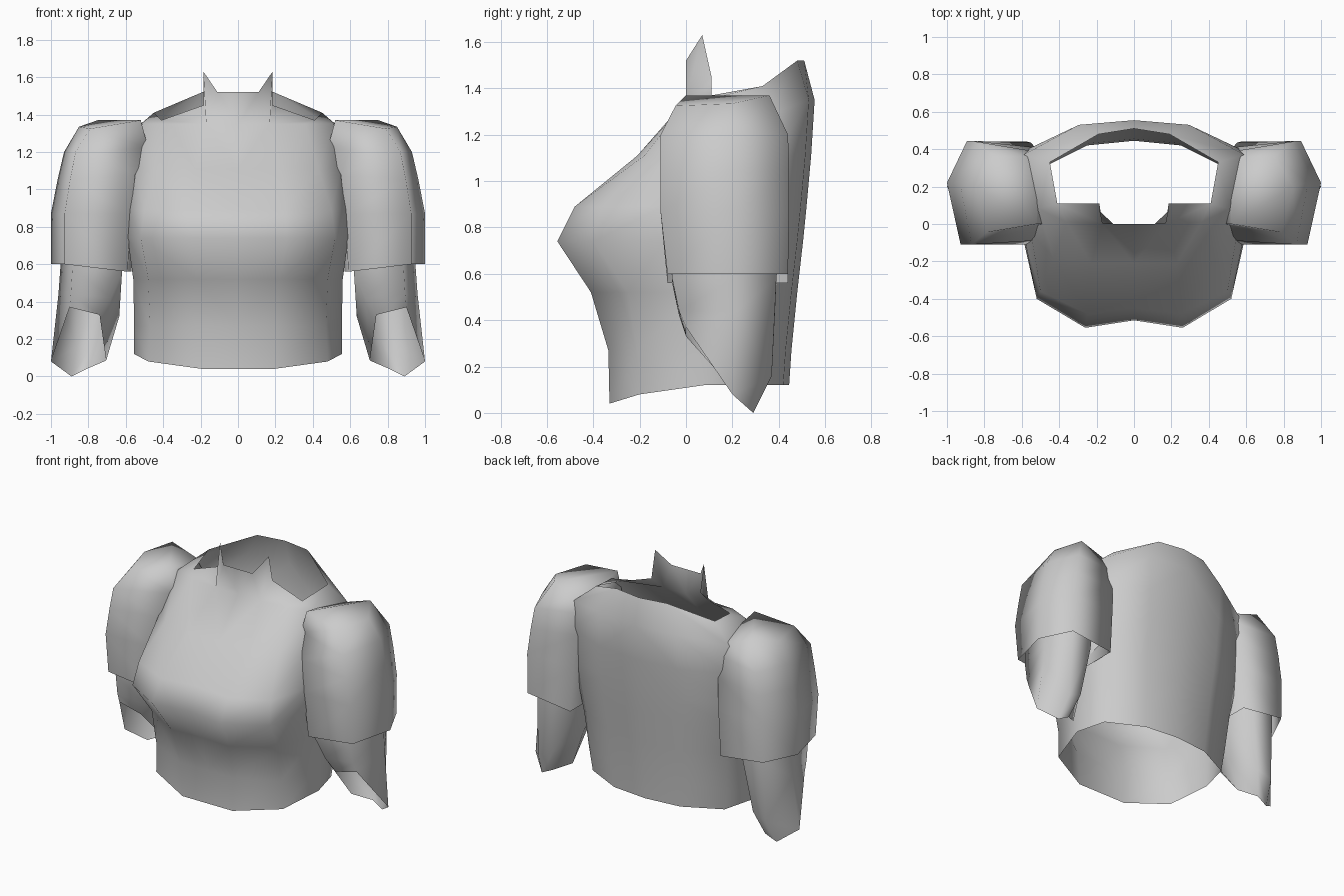
import bpy
import bmesh

default_cube = bpy.data.objects.get("Cube")
if default_cube:
    bpy.data.objects.remove(default_cube, do_unlink=True)

# Single cloth colour
cloth = bpy.data.materials.new("light_grey_cloth")
cloth.use_nodes = True
cloth.diffuse_color = (0.6, 0.6, 0.6, 1)
cloth.node_tree.nodes["Principled BSDF"].inputs["Base Color"].default_value = cloth.diffuse_color


def add_rings(bm, rings):
    """Turn each list of points into a list of mesh vertices."""
    return [[bm.verts.new(point) for point in ring] for ring in rings]


def bridge(bm, rings, closed):
    """Join neighbouring rings with quads."""
    for lower, upper in zip(rings, rings[1:]):
        count = len(lower)
        for i in range(count if closed else count - 1):
            j = (i + 1) % count
            bm.faces.new((lower[i], lower[j], upper[j], upper[i]))


def finish(bm, name, mirrored_half=False):
    """Store the mesh as a smooth-shaded object, optionally mirrored across x."""
    mesh = bpy.data.meshes.new(name)
    bm.to_mesh(mesh)
    bm.free()
    mesh.materials.append(cloth)
    mesh.shade_smooth()
    obj = bpy.data.objects.new(name, mesh)
    bpy.context.collection.objects.link(obj)
    if mirrored_half:
        mirror = obj.modifiers.new("mirror_halves", "MIRROR")
        mirror.use_clip = True
        mirror.merge_threshold = 0.001


def torso_ring(z, centre_y, bust, flank, side, back_x, back_y):
    """Half cross-section from the front centre round to the back centre."""
    return [
        (0, centre_y, z),
        (*bust, z),
        (*flank, z),
        (*side, z),
        (back_x, back_y - 0.15, z),
        (back_x / 2, back_y - 0.025, z),
        (0, back_y, z),
    ]


# Torso: half shell from the hem to the shoulders
hem = torso_ring(0.12, -0.33, (0.19, -0.33), (0.48, -0.2), (0.555, 0.08), 0.5, 0.445)
for index, height in enumerate((0.04, 0.04, 0.08)):
    hem[index] = (*hem[index][:2], height)

shoulder = torso_ring(1.35, 0, (0.17, 0), (0.36, 0.01), (0.51, 0.08), 0.59, 0.555)
shoulder[4] = (0.59, 0.37, 1.29)

torso_rings = [
    hem,
    torso_ring(0.27, -0.335, (0.2, -0.335), (0.47, -0.21), (0.555, 0.08), 0.52, 0.455),
    torso_ring(0.52, -0.4, (0.22, -0.41), (0.48, -0.25), (0.56, 0.06), 0.54, 0.48),
    torso_ring(0.74, -0.515, (0.26, -0.555), (0.52, -0.4), (0.59, -0.09), 0.57, 0.505),
    torso_ring(0.89, -0.45, (0.25, -0.48), (0.5, -0.36), (0.58, -0.1), 0.58, 0.52),
    torso_ring(1.11, -0.21, (0.23, -0.21), (0.43, -0.18), (0.55, -0.05), 0.59, 0.54),
    shoulder,
]

# Neckline: front stand, pointed collar tip, wide shoulder opening, raised back
neckline = [
    (0, 0, 1.52),
    (0.11, 0, 1.52),
    (0.185, 0.07, 1.63),
    (0.185, 0.11, 1.45),
    (0.41, 0.11, 1.37),
    (0.45, 0.33, 1.41),
    (0.19, 0.48, 1.52),
    (0, 0.51, 1.52),
]

bm = bmesh.new()
body = add_rings(bm, torso_rings)
bridge(bm, body, closed=False)
neck = add_rings(bm, [neckline])[0]
front, chest, front_shoulder, shoulder_tip, rear_shoulder, rear, rear_centre = body[-1]
stand_centre, stand, tip, notch, shoulder_front, shoulder_back, nape, nape_centre = neck
for corners in (
    (front, chest, stand, stand_centre),
    (chest, notch, tip, stand),
    (chest, front_shoulder, shoulder_front, notch),
    (front_shoulder, shoulder_tip, shoulder_front),
    (shoulder_tip, rear_shoulder, shoulder_back, shoulder_front),
    (rear_shoulder, rear, nape, shoulder_back),
    (rear, rear_centre, nape_centre, nape),
):
    bm.faces.new(corners)
finish(bm, "torso", mirrored_half=True)


def sleeve_ring(z, inner_z, front_inner, back_inner, outer_x, front_y, back_y):
    """Six-sided cross-section; the two inner corners lie against the body."""
    width = outer_x - 0.57
    return [
        (*front_inner, inner_z),
        (outer_x - 0.17 * width, front_y, z),
        (outer_x, 0.22, z),
        (outer_x - 0.25 * width, back_y, z),
        (*back_inner, inner_z),
        (min(front_inner[0], back_inner[0]), 0.2, inner_z),
    ]


# Upper sleeve: full cap whose top ridge runs from the neck side to the back
sleeve_top = [
    (0.52, 0, 1.37),
    (0.79, -0.045, 1.325),
    (0.85, 0.2, 1.335),
    (0.75, 0.36, 1.37),
    (0.57, 0.36, 1.31),
    (0.52, 0.2, 1.33),
]
upper_sleeve = [
    sleeve_ring(0.6, 0.56, (0.59, -0.08), (0.57, 0.44), 1, -0.08, 0.44),
    sleeve_ring(0.87, 0.87, (0.575, -0.11), (0.55, 0.435), 1, -0.11, 0.445),
    sleeve_ring(1.05, 1.08, (0.55, -0.09), (0.53, 0.41), 0.965, -0.11, 0.445),
    sleeve_ring(1.2, 1.22, (0.48, 0), (0.54, 0.39), 0.93, -0.11, 0.44),
    sleeve_top,
]

# Lower sleeve ends in a cuff cut on a slant, long at the back
cuff = [
    (0.74, 0, 0.33),
    (0.9, 0, 0.37),
    (1, 0.2, 0.08),
    (0.89, 0.29, 0),
    (0.81, 0.3, 0.04),
    (0.705, 0.22, 0.085),
]
wrist = sleeve_ring(0.44, 0.42, (0.68, -0.03), (0.76, 0.36), 0.96, -0.03, 0.37)
for index, height in enumerate((0.16, 0.2), start=3):
    x, y, z = wrist[index]
    wrist[index] = (x, y, height)
wrist[5] = (0.635, 0.2, 0.32)
lower_sleeve = [
    cuff,
    wrist,
    sleeve_ring(0.58, 0.56, (0.62, -0.06), (0.7, 0.39), 0.95, -0.06, 0.39),
    sleeve_ring(0.8, 0.8, (0.61, -0.07), (0.68, 0.4), 0.94, -0.07, 0.4),
]


def build_sleeve(name, rings, side, capped):
    """Loft one sleeve part on the chosen side, with an optional closed top."""
    bm = bmesh.new()
    loops = add_rings(bm, [[(x * side, y, z) for x, y, z in ring] for ring in rings])
    bridge(bm, loops, closed=True)
    if capped:
        neck_side, front, outer, ridge, back, inner = loops[-1]
        bm.faces.new((neck_side, front, outer, ridge))
        bm.faces.new((neck_side, ridge, back, inner))
    bmesh.ops.recalc_face_normals(bm, faces=bm.faces)
    finish(bm, name)


# Both arms
for label, side in (("left", 1), ("right", -1)):
    build_sleeve(label + "_upper_sleeve", upper_sleeve, side, capped=True)
    build_sleeve(label + "_lower_sleeve", lower_sleeve, side, capped=False)
